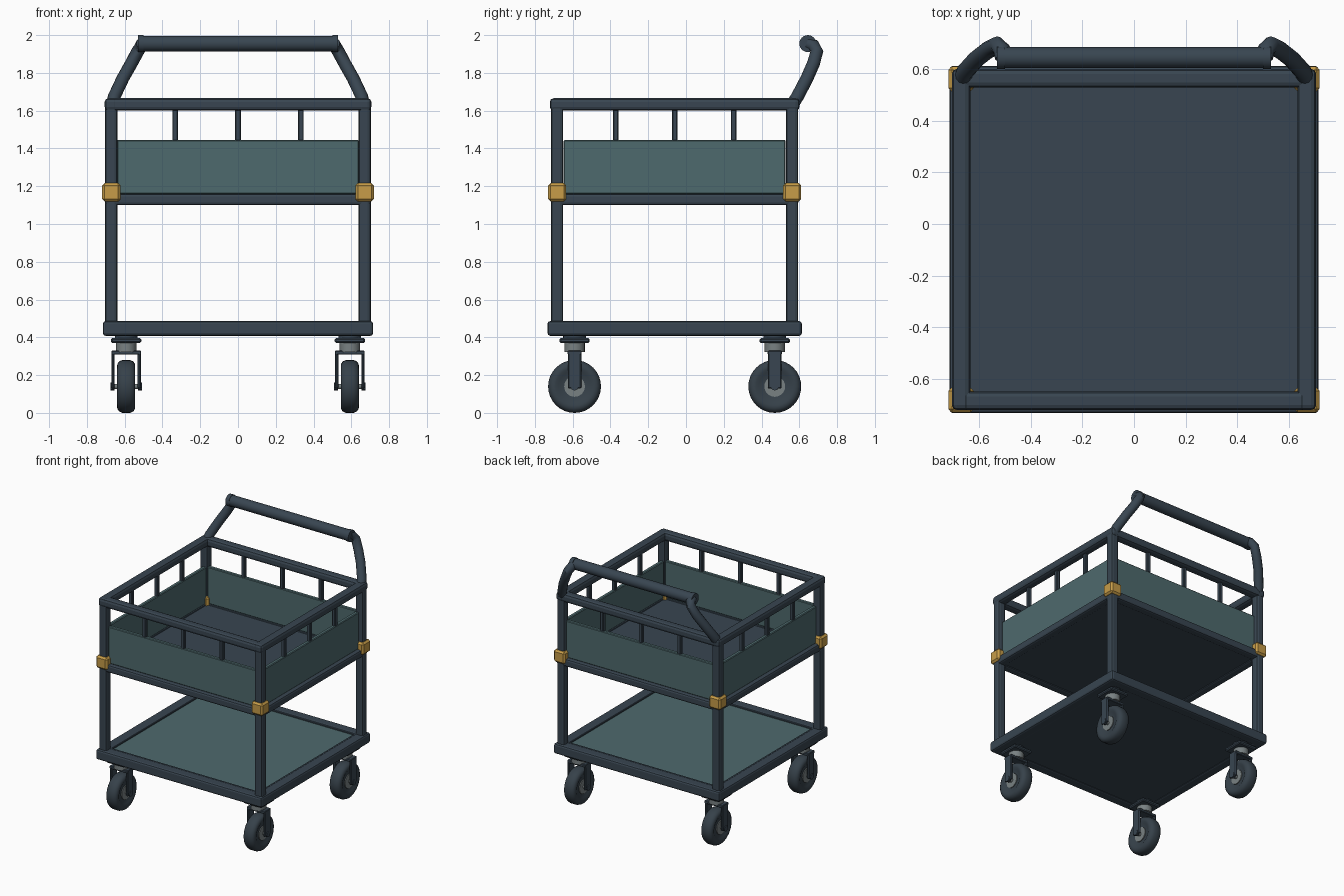
import bpy, bmesh, math
from mathutils import Vector, Matrix

if "Cube" in bpy.data.objects:
    bpy.data.objects.remove(bpy.data.objects["Cube"])


def mat(name, rgb):
    m = bpy.data.materials.new(name)
    m.diffuse_color = (*rgb, 1)
    m.use_nodes = True
    m.node_tree.nodes["Principled BSDF"].inputs["Base Color"].default_value = m.diffuse_color
    return m


SLATE = mat("slate metal", (0.040, 0.060, 0.082))
TYRE = mat("tyre rubber", (0.037, 0.053, 0.068))
TEAL = mat("teal panel", (0.076, 0.143, 0.153))
BRASS = mat("brass yellow", (0.57, 0.335, 0.065))
STEEL = mat("light steel", (0.19, 0.22, 0.225))

CY = -0.06            # centre of the frame in y
PX, PY = 0.67, 0.622  # post offsets from the frame centre


def finish(name, bm, m, smooth=None):
    bmesh.ops.recalc_face_normals(bm, faces=bm.faces[:])
    me = bpy.data.meshes.new(name)
    bm.to_mesh(me)
    bm.free()
    ob = bpy.data.objects.new(name, me)
    bpy.context.collection.objects.link(ob)
    me.materials.append(m)
    if smooth:
        bpy.ops.object.select_all(action='DESELECT')
        ob.select_set(True)
        bpy.context.view_layer.objects.active = ob
        bpy.ops.object.shade_smooth_by_angle(angle=math.radians(smooth))
    return ob


def box(name, c, size, m, bevel=0.0, seg=1):
    bm = bmesh.new()
    bmesh.ops.create_cube(bm, size=1, matrix=Matrix.Translation(c) @ Matrix.Diagonal((*size, 1)))
    if bevel:
        bmesh.ops.bevel(bm, geom=bm.edges[:], offset=bevel, segments=seg,
                        profile=0.5, affect='EDGES')
    return finish(name, bm, m)


def cyl(name, c, r, depth, axis, m, sides=24):
    bm = bmesh.new()
    rot = Matrix.Rotation(math.pi / 2, 4, 'Y') if axis == 'X' else Matrix()
    bmesh.ops.create_cone(bm, cap_ends=True, segments=sides, radius1=r, radius2=r,
                          depth=depth, matrix=Matrix.Translation(c) @ rot)
    return finish(name, bm, m, 40)


def lathe_x(name, c, profile, m, sides=32):
    """Revolve (x, radius) points around the x axis."""
    bm = bmesh.new()
    vs = [bm.verts.new((x, 0, r)) for x, r in profile]
    es = [bm.edges.new(p) for p in zip(vs, vs[1:])]
    bmesh.ops.spin(bm, geom=vs + es, cent=(0, 0, 0), axis=(1, 0, 0),
                   angle=2 * math.pi, steps=sides)
    bmesh.ops.remove_doubles(bm, verts=bm.verts[:], dist=1e-4)
    bmesh.ops.translate(bm, verts=bm.verts[:], vec=c)
    return finish(name, bm, m, 40)


def tube(name, pts, r, m, sides=12):
    bm = bmesh.new()
    pts = [Vector(p) for p in pts]
    rings = []
    for i, p in enumerate(pts):
        d = (pts[min(i + 1, len(pts) - 1)] - pts[max(i - 1, 0)]).normalized()
        u = d.cross(Vector((1, 0, 0))).normalized()
        v = d.cross(u)
        rings.append([bm.verts.new(p + r * (math.cos(a) * u + math.sin(a) * v))
                      for a in (2 * math.pi * k / sides for k in range(sides))])
    for a, b in zip(rings, rings[1:]):
        for k in range(sides):
            j = (k + 1) % sides
            bm.faces.new((a[k], a[j], b[j], b[k]))
    bm.faces.new(rings[0])
    bm.faces.new(rings[-1])
    return finish(name, bm, m, 40)


def ring(name, z, hx, hy, w, h, m, bevel, seg=1):
    """Four bars round the frame; hx, hy are the bar centre lines."""
    for s, side in ((-1, "front"), (1, "back")):
        box(f"{side}_{name}", (0, CY + s * hy, z), (2 * hx, w, h), m, bevel, seg)
    for s, side in ((-1, "left"), (1, "right")):
        box(f"{side}_{name}", (s * hx, CY, z), (w, 2 * hy + w, h), m, bevel, seg)


# Base deck
ring("base_beam", 0.447, 0.675, 0.633, 0.08, 0.078, SLATE, 0.014, 2)
box("base_underside", (0, CY, 0.435), (1.32, 1.24, 0.04), SLATE)
box("lower_shelf", (0, CY, 0.464), (1.29, 1.21, 0.02), TEAL)
ring("base_lip", 0.474, 0.64, 0.597, 0.02, 0.024, SLATE, 0.004)

# Middle tray
ring("tray_rail", 1.13, PX, PY, 0.065, 0.06, SLATE, 0.014, 2)
box("tray_floor", (0, CY, 1.13), (1.31, 1.21, 0.04), SLATE)

# Top rails
ring("top_rail", 1.633, PX, PY + 0.003, 0.072, 0.066, SLATE, 0.02, 2)

# Teal side panels and the short bars above them
for s, side in ((-1, "front"), (1, "back")):
    y = CY + s * (PY - 0.012)
    box(f"{side}_panel", (0, y, 1.302), (1.28, 0.03, 0.286), TEAL, 0.005)
    for i in (-1, 0, 1):
        box(f"{side}_bar", (i * 0.333, y, 1.525), (0.03, 0.03, 0.17), SLATE, 0.005)
for s, side in ((-1, "left"), (1, "right")):
    x = s * (PX - 0.012)
    box(f"{side}_panel", (x, CY, 1.302), (0.03, 1.175, 0.286), TEAL, 0.005)
    for i in (-1, 0, 1):
        box(f"{side}_bar", (x, CY + i * 0.312, 1.525), (0.03, 0.03, 0.17), SLATE, 0.005)

# Corner posts, clamps and casters
tyre = [(-0.035, 0.05), (-0.04, 0.085), (-0.048, 0.1), (-0.047, 0.118), (-0.038, 0.132),
        (-0.02, 0.14)]
tyre += [(-x, r) for x, r in reversed(tyre)]
for sx in (-1, 1):
    for sy in (-1, 1):
        tag = ("front" if sy < 0 else "back") + ("_left" if sx < 0 else "_right")
        x, y = sx * PX, CY + sy * PY
        box(f"{tag}_post", (x, y, 1.055), (0.066, 0.064, 1.18), SLATE, 0.017, 2)
        box(f"{tag}_clamp", (x, y, 1.168), (0.098, 0.096, 0.096), BRASS, 0.013)

        wx, wy = sx * 0.592, CY + sy * 0.53
        box(f"{tag}_caster_plate", (wx, wy, 0.383), (0.16, 0.16, 0.026), SLATE, 0.007)
        cyl(f"{tag}_caster_spacer", (wx, wy, 0.402), 0.06, 0.03, 'Z', SLATE)
        cyl(f"{tag}_swivel", (wx, wy, 0.348), 0.054, 0.05, 'Z', STEEL)
        box(f"{tag}_fork_crown", (wx, wy, 0.319), (0.158, 0.075, 0.022), SLATE, 0.004)
        for s in (-1, 1):
            box(f"{tag}_fork_leg", (wx + s * 0.07, wy, 0.228), (0.018, 0.072, 0.2), SLATE, 0.006)
            cyl(f"{tag}_axle_nut", (wx + s * 0.073, wy, 0.14), 0.022, 0.022, 'X', SLATE, 8)
        lathe_x(f"{tag}_tyre", (wx, wy, 0.14), tyre, TYRE)
        cyl(f"{tag}_hub", (wx, wy, 0.14), 0.055, 0.084, 'X', STEEL)
        cyl(f"{tag}_axle", (wx, wy, 0.14), 0.014, 0.15, 'X', STEEL, 12)

# Push handle
for s, side in ((-1, "left"), (1, "right")):
    tube(f"{side}_handle_arm", [(s * 0.668, 0.555, 1.62), (s * 0.655, 0.59, 1.675),
         (s * 0.61, 0.64, 1.77), (s * 0.565, 0.675, 1.85), (s * 0.53, 0.693, 1.915),
         (s * 0.512, 0.675, 1.945), (s * 0.505, 0.645, 1.956)], 0.034, SLATE)
    cyl(f"{side}_handle_cap", (s * 0.515, 0.645, 1.955), 0.045, 0.03, 'X', SLATE)
cyl("handle_grip", (0, 0.645, 1.955), 0.041, 1.02, 'X', SLATE)
